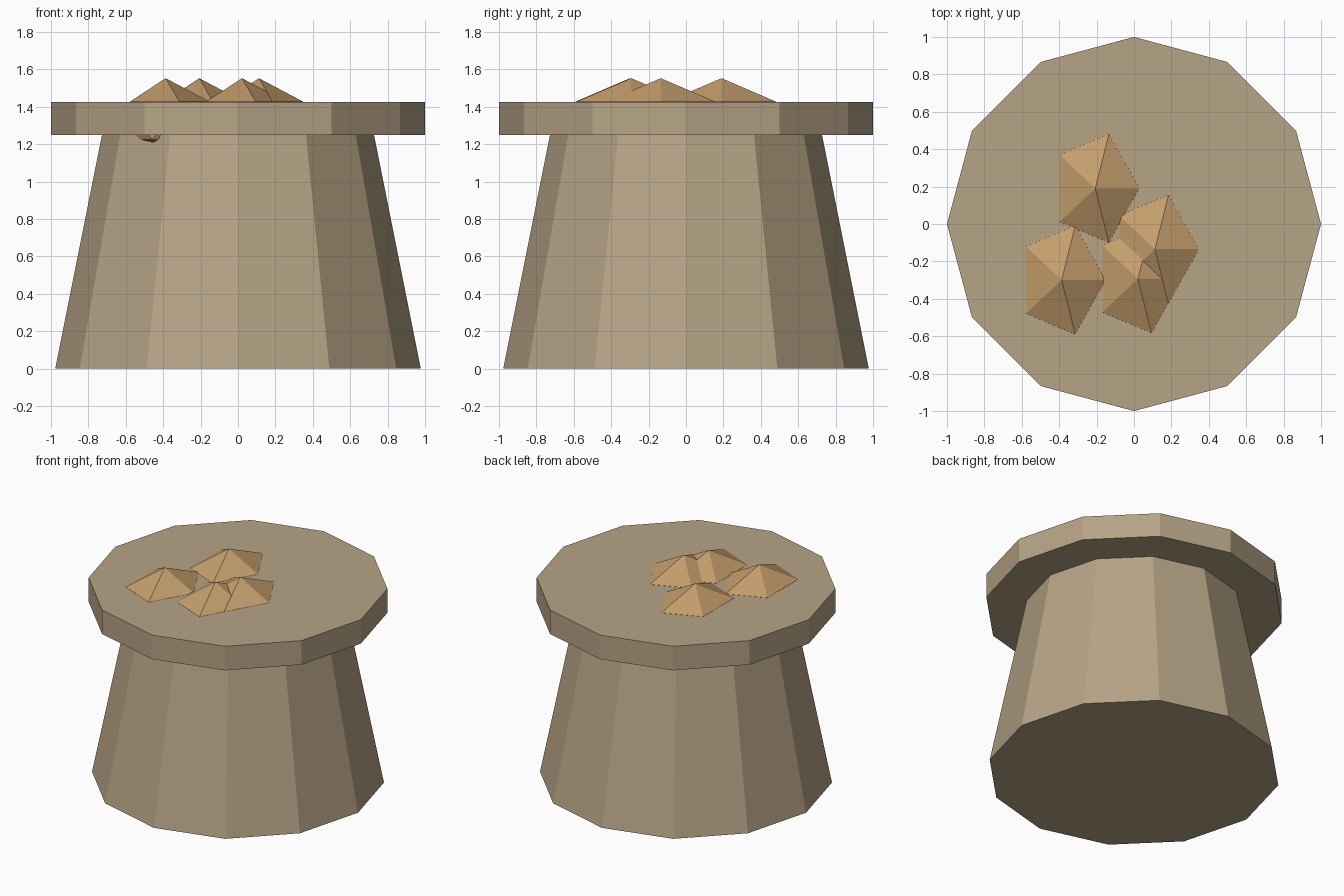
import bpy

if "Cube" in bpy.data.objects:
    bpy.data.objects.remove(bpy.data.objects["Cube"])


def material(name, color):
    m = bpy.data.materials.new(name)
    m.diffuse_color = color
    m.use_nodes = True
    m.node_tree.nodes["Principled BSDF"].inputs["Base Color"].default_value = m.diffuse_color
    return m


stone = material("tan_stone", (0.47, 0.37, 0.24, 1))
nugget = material("brown_nugget", (0.55, 0.34, 0.15, 1))


def frustum(name, r_bottom, r_top, z0, z1):
    bpy.ops.mesh.primitive_cone_add(vertices=12, radius1=r_bottom, radius2=r_top,
                                    depth=z1 - z0, location=(0, 0, (z0 + z1) / 2))
    ob = bpy.context.object
    ob.name = name
    ob.data.materials.append(stone)


# Tapered twelve-sided base and the wider slab on top
frustum("base", 0.977, 0.727, 0.0, 1.25)
frustum("top_slab", 1.0, 1.0, 1.25, 1.427)

# Half-sunken squashed icosahedron lumps on the slab
for i, (x, y) in enumerate([(-0.387, -0.30), (-0.207, 0.19), (0.021, -0.293), (0.112, -0.135)]):
    bpy.ops.mesh.primitive_ico_sphere_add(subdivisions=1, radius=1, location=(x, y, 1.327))
    ob = bpy.context.object
    ob.name = f"lump_{i + 1}"
    ob.scale = (0.263, 0.341, 0.226)
    ob.data.materials.append(nugget)
